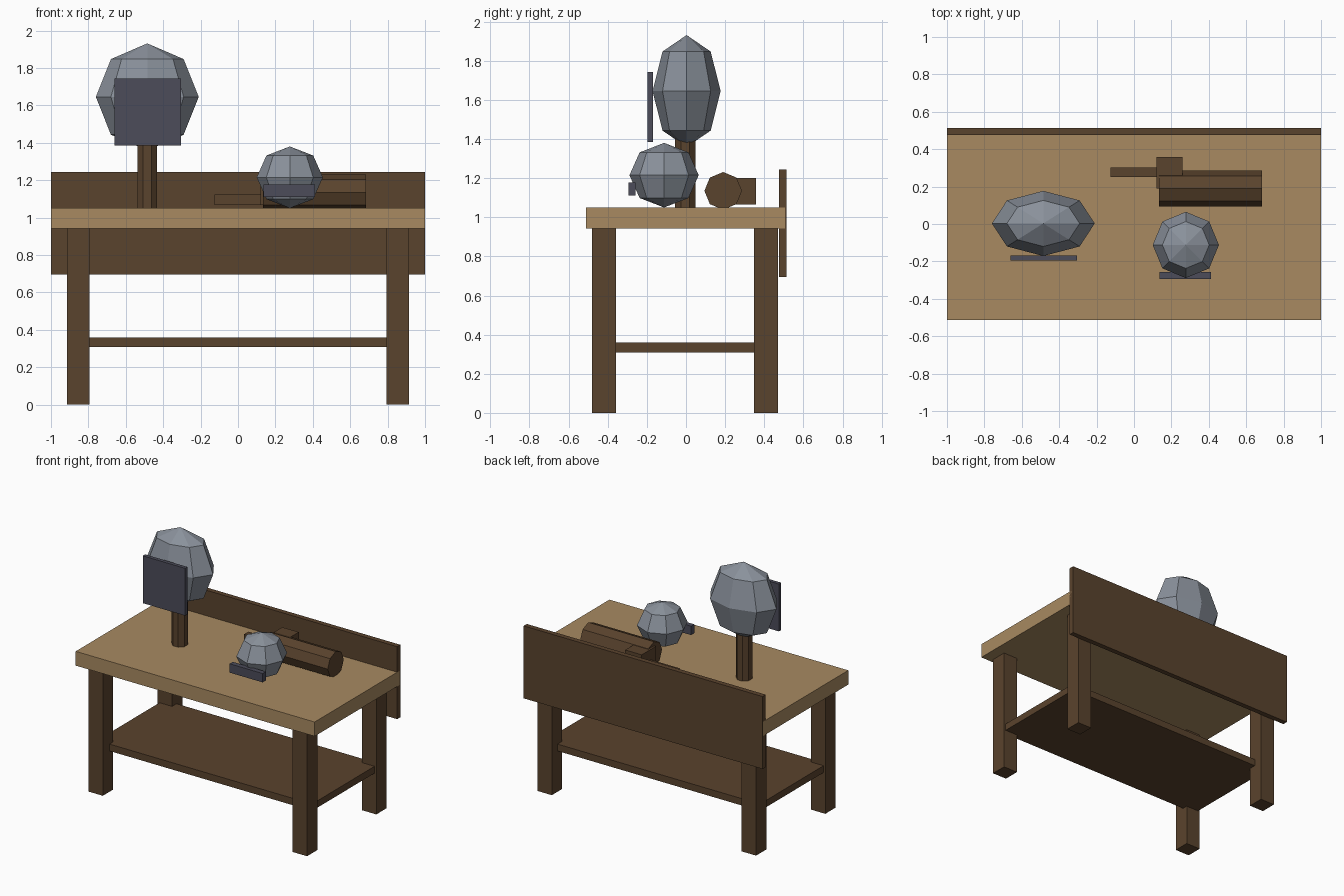
import bpy
import math
from mathutils import Matrix

if "Cube" in bpy.data.objects:
    bpy.data.objects.remove(bpy.data.objects["Cube"])


def linear(c):
    c /= 255
    return c / 12.92 if c <= 0.04045 else ((c + 0.055) / 1.055) ** 2.4


def material(name, r, g, b):
    m = bpy.data.materials.new(name)
    m.diffuse_color = (linear(r), linear(g), linear(b), 1)
    m.use_nodes = True
    m.node_tree.nodes["Principled BSDF"].inputs["Base Color"].default_value = m.diffuse_color
    return m


tan_wood = material("tan wood", 168, 138, 97)
dark_wood = material("dark wood", 90, 67, 45)
steel = material("steel grey", 138, 145, 155)
dark_steel = material("dark steel", 76, 76, 90)


def finish(name, mat):
    ob = bpy.context.object
    ob.name = name
    ob.data.materials.append(mat)
    return ob


def box(name, mat, x, y, z):
    """Box given as (low, high) pairs along each axis."""
    bpy.ops.mesh.primitive_cube_add(size=1)
    ob = finish(name, mat)
    size = [b - a for a, b in (x, y, z)]
    mid = [(a + b) / 2 for a, b in (x, y, z)]
    ob.data.transform(Matrix.Translation(mid) @ Matrix.Diagonal((*size, 1)))
    return ob


def ball(name, mat, centre, radii):
    """Coarse faceted ellipsoid."""
    bpy.ops.mesh.primitive_uv_sphere_add(segments=8, ring_count=4, radius=1)
    ob = finish(name, mat)
    ob.data.transform(Matrix.Translation(centre) @ Matrix.Diagonal((*radii, 1)))
    return ob


def rod(name, mat, centre, radius, length, turn):
    """Eight-sided rod, placed by a rotation matrix."""
    bpy.ops.mesh.primitive_cylinder_add(vertices=8, radius=radius, depth=length)
    ob = finish(name, mat)
    ob.data.transform(Matrix.Translation(centre) @ turn)
    return ob


# Table
box("tabletop", tan_wood, (-1, 1), (-0.512, 0.505), (0.942, 1.05))
box("back_board", dark_wood, (-1, 1), (0.475, 0.513), (0.695, 1.243))
box("lower_shelf", dark_wood, (-0.9, 0.9), (-0.4, 0.4), (0.308, 0.36))
for side, sx in (("left", -0.855), ("right", 0.855)):
    for end, sy in (("front", -0.42), ("back", 0.408)):
        box(f"{end}_{side}_leg", dark_wood, (sx - 0.06, sx + 0.06),
            (sy - 0.061, sy + 0.061), (0, 0.942))

# Helmet on its stand
rod("helmet_stand", dark_wood, (-0.485, -0.003, 1.225), 0.057, 0.37,
    Matrix.Rotation(math.pi / 8, 4, "Z"))
ball("helmet", steel, (-0.485, 0.003, 1.645), (0.275, 0.174, 0.286))
box("helmet_face_plate", dark_steel, (-0.66, -0.305), (-0.196, -0.168), (1.385, 1.743))

# Small helmet on the tabletop
ball("small_helmet", steel, (0.277, -0.112, 1.215), (0.177, 0.177, 0.165))
box("small_visor", dark_steel, (0.137, 0.413), (-0.295, -0.257), (1.11, 1.177))

# Wooden roll with block and handle
rod("wooden_roll", dark_wood, (0.41, 0.19, 1.135), 0.096, 0.55,
    Matrix.Rotation(math.pi / 2, 4, "Y"))
box("roll_block", dark_wood, (0.12, 0.258), (0.19, 0.358), (1.066, 1.2))
box("roll_handle", dark_wood, (-0.125, 0.125), (0.25, 0.302), (1.067, 1.122))
